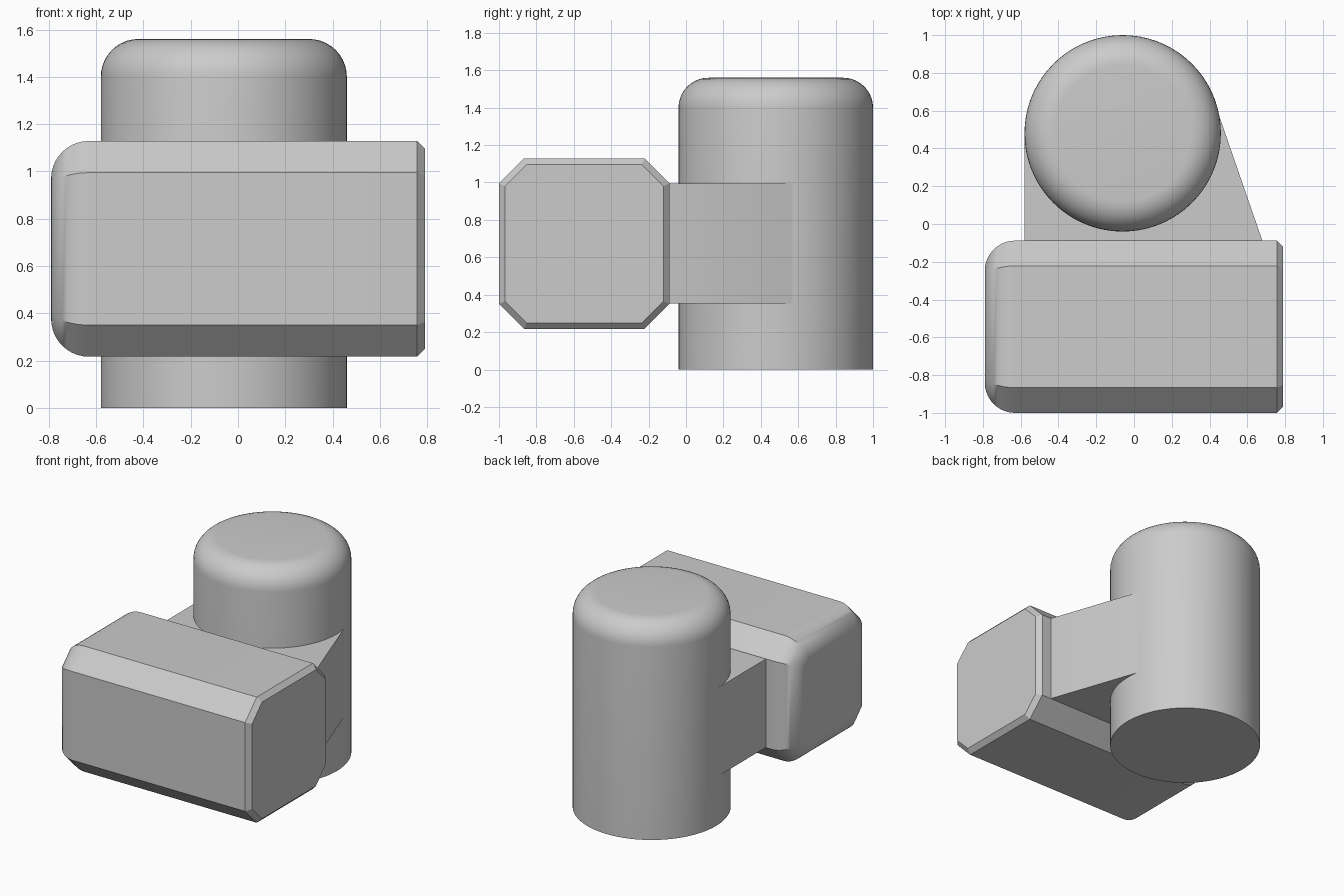
import bpy
import bmesh
from math import sin, cos, tan, pi

cube = bpy.data.objects.get("Cube")
if cube:
    bpy.data.objects.remove(cube)

grey = bpy.data.materials.new("plain grey")
grey.use_nodes = True
colour = (0.6, 0.6, 0.6, 1)
grey.diffuse_color = colour
grey.node_tree.nodes["Principled BSDF"].inputs["Base Color"].default_value = colour


def loft(name, rings):
    """Skin a list of equal-length point rings and cap both ends."""
    bm = bmesh.new()
    loops = [[bm.verts.new(p) for p in ring] for ring in rings]
    for low, high in zip(loops, loops[1:]):
        for i in range(len(low)):
            j = (i + 1) % len(low)
            bm.faces.new((low[i], low[j], high[j], high[i]))
    bm.faces.new(loops[0])
    bm.faces.new(loops[-1])
    bmesh.ops.recalc_face_normals(bm, faces=bm.faces)
    mesh = bpy.data.meshes.new(name)
    bm.to_mesh(mesh)
    bm.free()
    mesh.materials.append(grey)
    obj = bpy.data.objects.new(name, mesh)
    bpy.context.collection.objects.link(obj)
    bpy.ops.object.select_all(action="DESELECT")
    obj.select_set(True)
    bpy.context.view_layer.objects.active = obj
    bpy.ops.object.shade_smooth_by_angle(angle=pi / 6)
    return obj


STEPS = 10
FILLET = 0.16
arc = [i / STEPS * pi / 2 for i in range(STEPS + 1)]

# Upright cylinder with a rounded top rim
CX, CY, RADIUS, HEIGHT = -0.06, 0.48, 0.52, 1.56


def circle(r, z, sides=72):
    return [(CX + r * cos(2 * pi * i / sides), CY + r * sin(2 * pi * i / sides), z)
            for i in range(sides)]


profile = [(RADIUS, 0)]
profile += [(RADIUS - FILLET * (1 - cos(a)), HEIGHT - FILLET * (1 - sin(a))) for a in arc]
loft("upright_cylinder", [circle(r, z) for r, z in profile])

# Octagonal block: rounded on its right end, small chamfer on its left end
HALF, FLAT, BY, BZ, END = 0.456, 0.322, -0.544, 0.673, 0.79
CHAMFER = 0.033


def octagon(x, inset):
    h, f = HALF - inset, FLAT - inset * tan(pi / 8)
    corners = [(h, -f), (h, f), (f, h), (-f, h), (-h, f), (-h, -f), (-f, -h), (f, -h)]
    return [(x, BY + y, BZ + z) for y, z in corners]


rings = [octagon(END, CHAMFER), octagon(END - CHAMFER, 0)]
rings += [octagon(-END + FILLET * (1 - sin(a)), FILLET * (1 - cos(a))) for a in arc]
loft("octagonal_block", rings)

# Tapered web joining the block to the cylinder
outline = [(-0.58, 0.48), (-0.58, -0.2), (0.68, -0.2), (0.68, -0.09), (0.452, 0.57)]
loft("joining_web", [[(x, y, z) for x, y in outline] for z in (0.352, 0.994)])
